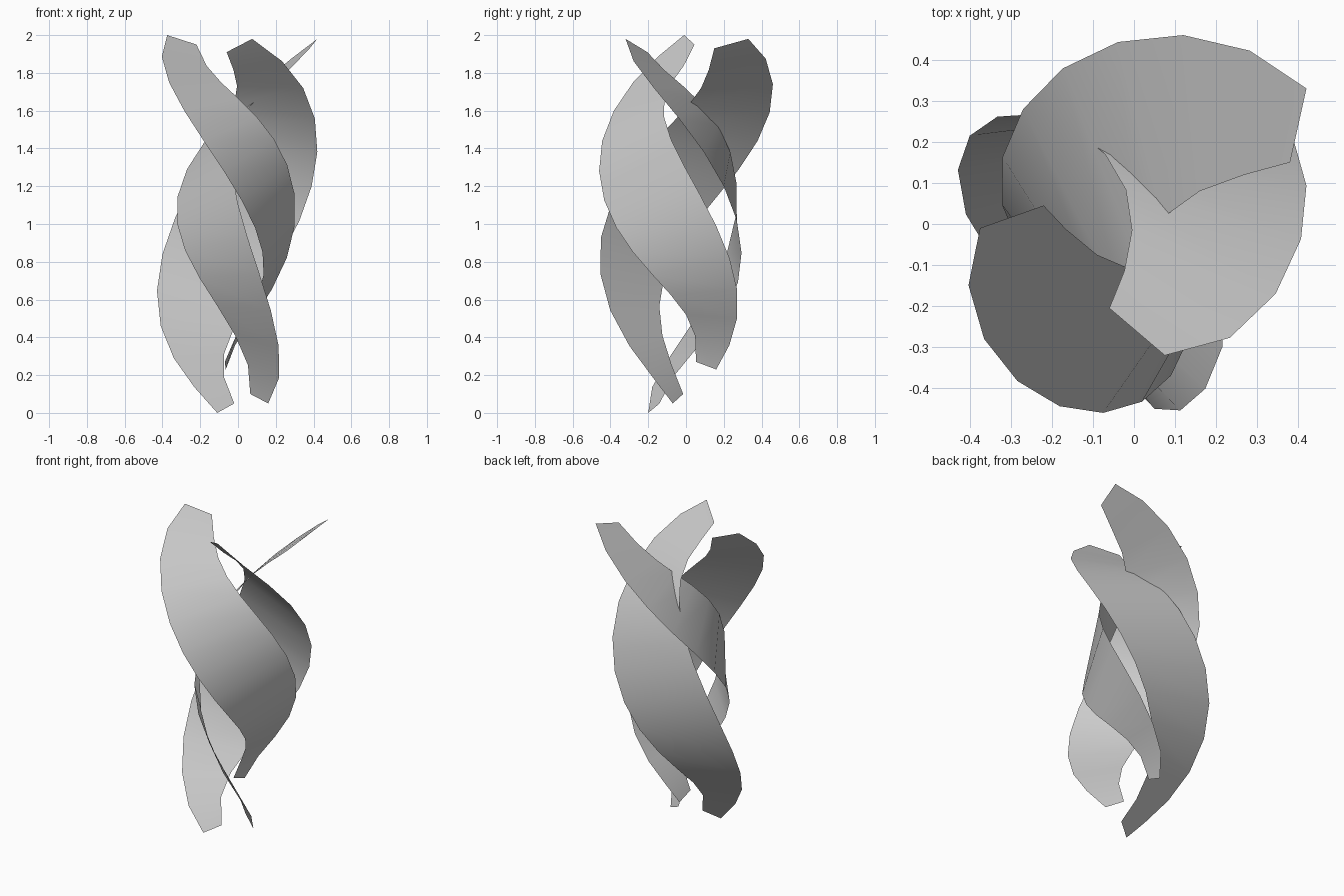
import bpy

ROWS = 14
KEYS = [0, 2, 5, 8, 11, 13]          # rows at which each blade edge is given


def along(points, row):
    """Smooth polynomial curve through the key points."""
    out = [0.0, 0.0, 0.0]
    for i, p in enumerate(points):
        w = 1.0
        for j, k in enumerate(KEYS):
            if j != i:
                w *= (row - k) / (KEYS[i] - k)
        out = [a + w * b for a, b in zip(out, p)]
    return out


def blade(name, lower, upper):
    """Thin twisted ribbon spanning two helical edges."""
    verts = []
    for r in range(ROWS):
        verts += [along(lower, r), along(upper, r)]
    faces = [(2 * r, 2 * r + 1, 2 * r + 3, 2 * r + 2) for r in range(ROWS - 1)]
    mesh = bpy.data.meshes.new(name)
    mesh.from_pydata(verts, [], faces)
    mesh.polygons.foreach_set("use_smooth", [True] * len(faces))
    obj = bpy.data.objects.new(name, mesh)
    bpy.context.collection.objects.link(obj)
    return obj


# Blade starting at the back right
blade("back_blade",
      [(.42, .33, 1.98), (.12, .46, 1.74), (-.27, .28, 1.29),
       (-.28, -.05, .86), (-.015, -.125, .41), (.065, -.015, .10)],
      [(.38, .15, 1.93), (.16, .08, 1.72), (-.03, -.19, 1.41),
       (.05, -.45, .93), (.215, -.30, .355), (.16, -.07, .05)])

# Shorter blade starting at the left
blade("left_blade",
      [(-.375, -.01, 2.0), (-.365, -.28, 1.75), (-.075, -.46, 1.28),
       (.13, -.28, .85), (.055, .0, .52), (-.07, .053, .27)],
      [(-.22, .045, 1.95), (-.09, -.075, 1.75), (.19, -.08, 1.45),
       (.30, .16, .99), (.08, .27, .50), (-.065, .16, .23)])

# Blade starting at the front
blade("front_blade",
      [(.075, -.32, 1.98), (.345, -.17, 1.72), (.39, .20, 1.20),
       (.14, .275, .69), (-.075, .03, .31), (-.02, -.14, .05)],
      [(-.06, -.205, 1.91), (-.005, -.015, 1.73), (-.15, .235, 1.38),
       (-.40, .215, .84), (-.34, -.09, .29), (-.11, -.20, 0)])
